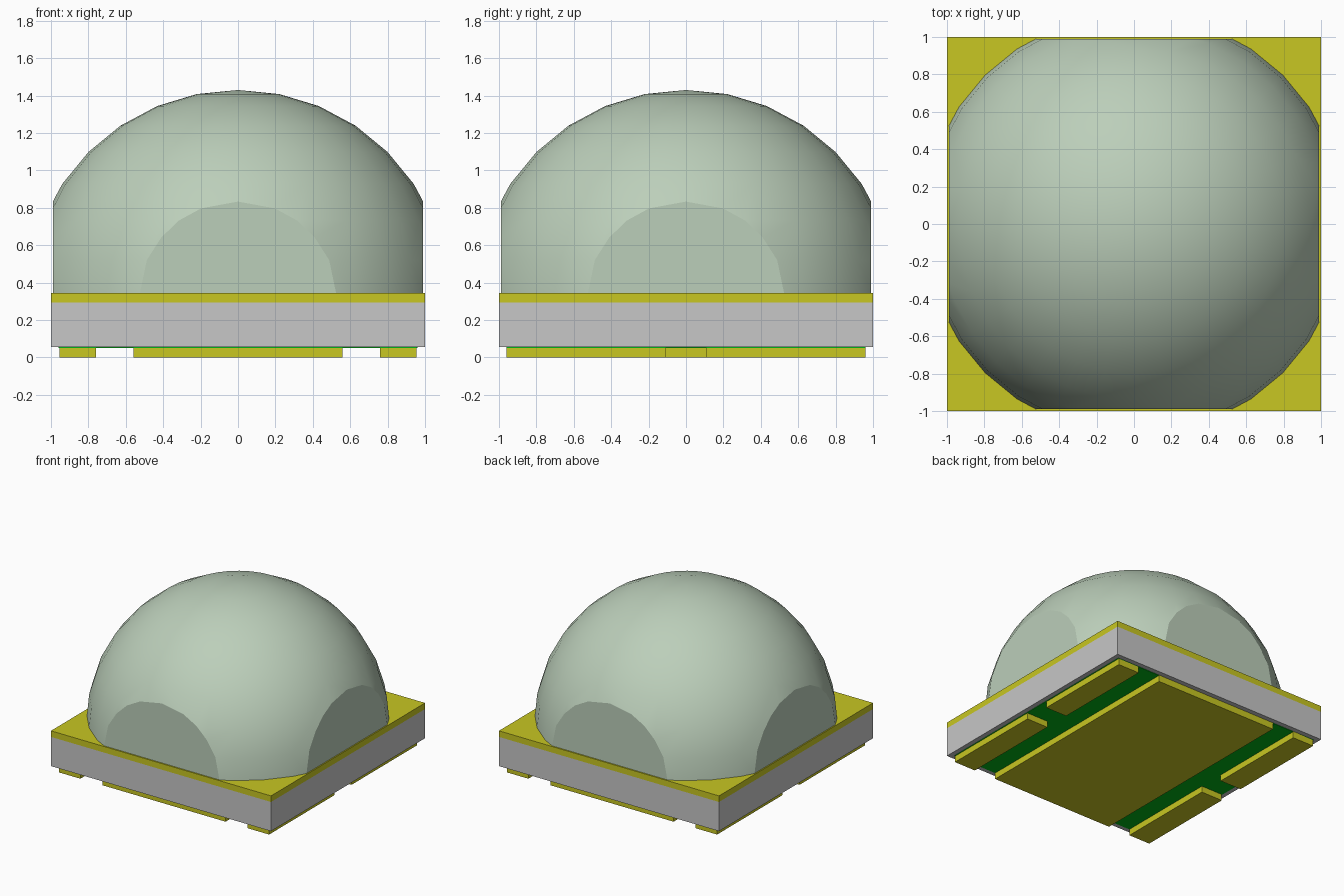
import bpy, bmesh, math
from mathutils import Vector

cube = bpy.data.objects.get("Cube")
if cube:
    bpy.data.objects.remove(cube, do_unlink=True)


def material(name, rgb):
    m = bpy.data.materials.new(name)
    m.use_nodes = True
    m.diffuse_color = (*rgb, 1)
    m.node_tree.nodes["Principled BSDF"].inputs["Base Color"].default_value = (*rgb, 1)
    return m


GOLD = material("gold yellow", (0.58, 0.57, 0.016))
GREY = material("ceramic grey", (0.57, 0.57, 0.57))
GREEN = material("mask green", (0.0, 0.45, 0.008))
LENS = material("pale lens green", (0.50, 0.62, 0.49))


def finish(name, bm, mat):
    mesh = bpy.data.meshes.new(name)
    bmesh.ops.recalc_face_normals(bm, faces=bm.faces)
    bm.to_mesh(mesh)
    bm.free()
    mesh.materials.append(mat)
    ob = bpy.data.objects.new(name, mesh)
    bpy.context.collection.objects.link(ob)
    return ob


def box(name, lo, hi, mat):
    bm = bmesh.new()
    bmesh.ops.create_cube(bm, size=1)
    lo, hi = Vector(lo), Vector(hi)
    for v in bm.verts:
        v.co = (lo + hi) / 2 + v.co * (hi - lo)
    return finish(name, bm, mat)


# Stacked body layers
box("substrate", (-1, -1, 0.055), (1, 1, 0.295), GREY)
box("top_plate", (-1, -1, 0.295), (1, 1, 0.345), GOLD)
box("underside_mask", (-0.96, -0.96, 0.051), (0.96, 0.96, 0.057), GREEN)

# Contact pads: one wide centre pad and four narrow ones
box("centre_pad", (-0.56, -0.96, 0), (0.56, 0.96, 0.055), GOLD)
for sx, side in ((-1, "right"), (1, "left")):
    for sy, end in ((-1, "front"), (1, "back")):
        xs = sorted((sx * 0.76, sx * 0.955))
        ys = sorted((sy * 0.11, sy * 0.96))
        box(f"{end}_{side}_pad", (xs[0], ys[0], 0), (xs[1], ys[1], 0.055), GOLD)

# Dome lens: a sphere trimmed flat on four sides and underneath
bm = bmesh.new()
bmesh.ops.create_uvsphere(bm, u_segments=32, v_segments=16, radius=1.13)
bmesh.ops.translate(bm, verts=bm.verts, vec=(0, 0, 0.30))
cuts = [((0, 0, 0.345), (0, 0, -1))]
cuts += [((0.99 * x, 0.99 * y, 0), (x, y, 0)) for x, y in ((1, 0), (-1, 0), (0, 1), (0, -1))]
for point, normal in cuts:
    cut = bmesh.ops.bisect_plane(bm, geom=bm.verts[:] + bm.edges[:] + bm.faces[:],
                                 plane_co=point, plane_no=normal, clear_outer=True)
    rim = [e for e in cut["geom_cut"] if isinstance(e, bmesh.types.BMEdge)]
    bmesh.ops.holes_fill(bm, edges=rim, sides=0)
lens = finish("lens", bm, LENS)
bpy.ops.object.select_all(action="DESELECT")
lens.select_set(True)
bpy.context.view_layer.objects.active = lens
bpy.ops.object.shade_smooth_by_angle(angle=math.radians(20))
